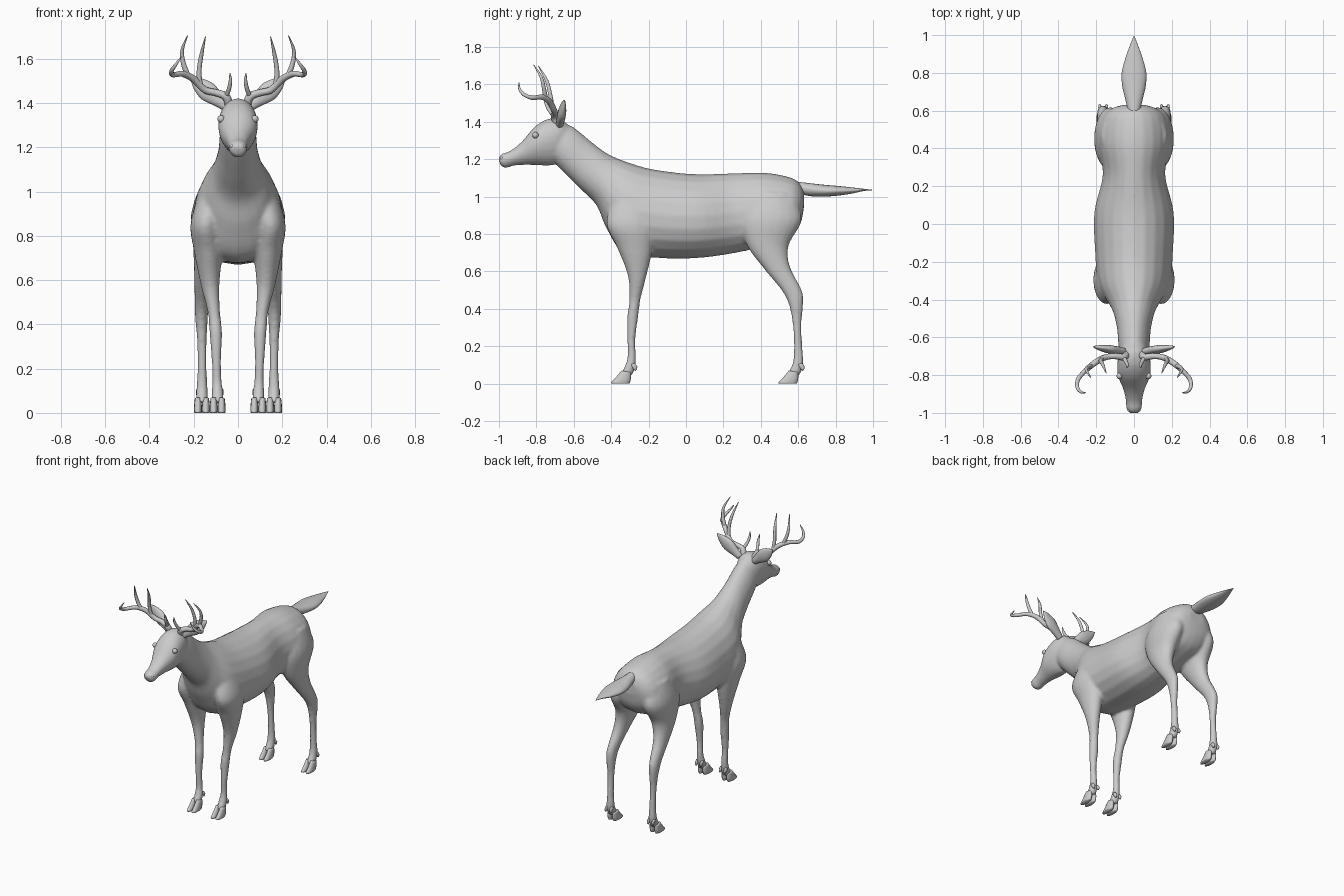
import bpy, bmesh, math
from mathutils import Vector as V

grey = bpy.data.materials.new("grey coat")
grey.diffuse_color = (0.6, 0.6, 0.6, 1)


def loft(bm, rings, sides=20, steps=5):
    """Skin a smooth tube through rings of (centre, u, v, egg)."""
    def spline(a, b, c, d, t):
        return 0.5 * (2 * b + (c - a) * t + (2 * a - 5 * b + 4 * c - d) * t * t
                      + (3 * b - a - 3 * c + d) * t ** 3)
    fine, n = [], len(rings)
    for i in range(n - 1):
        q = [rings[max(0, min(n - 1, i + k))] for k in (-1, 0, 1, 2)]
        for s in range(steps):
            fine.append([spline(*[r[k] for r in q], s / steps) for k in range(4)])
    fine.append(rings[-1])
    loops = []
    for c, u, v, egg in fine:
        loop = []
        for j in range(sides):
            a = 2 * math.pi * j / sides
            loop.append(bm.verts.new(c + u * math.cos(a) * (1 - egg * math.sin(a)) + v * math.sin(a)))
        loops.append(loop)
    faces = [bm.faces.new(loops[0]), bm.faces.new(loops[-1][::-1])]
    for p, q in zip(loops, loops[1:]):
        for j in range(sides):
            k = (j + 1) % sides
            faces.append(bm.faces.new((p[j], q[j], q[k], p[k])))
    bmesh.ops.recalc_face_normals(bm, faces=faces)


def profile(rows, egg=0.0, side=1):
    """Rings from side-on edge points: y1, z1, y2, z2, half width, x."""
    out = []
    for y1, z1, y2, z2, w, *x in rows:
        a, b = V((0, y1, z1)), V((0, y2, z2))
        c = (a + b) / 2 + V((side * x[0] if x else 0, 0, 0))
        out.append((c, V((w, 0, 0)), (a - b) / 2, egg))
    return out


def finish(bm, name, mirror=False):
    me = bpy.data.meshes.new(name)
    bm.to_mesh(me)
    bm.free()
    for p in me.polygons:
        p.use_smooth = True
    me.materials.append(grey)
    ob = bpy.data.objects.new(name, me)
    bpy.context.collection.objects.link(ob)
    if mirror:
        ob.modifiers.new("mirror", 'MIRROR')
    return ob


# Torso and neck, rump to nape
torso = [(.63, 1.03, .63, .94, .06), (.605, 1.075, .61, .85, .125), (.55, 1.105, .55, .78, .175),
         (.42, 1.128, .42, .735, .19), (.25, 1.125, .27, .70, .165), (.05, 1.12, .07, .672, .21),
         (-.17, 1.145, -.15, .672, .205), (-.30, 1.18, -.33, .695, .19), (-.39, 1.215, -.425, .83, .14),
         (-.45, 1.25, -.48, .955, .11), (-.52, 1.305, -.575, 1.05, .09),
         (-.60, 1.37, -.66, 1.135, .083), (-.67, 1.40, -.71, 1.19, .075)]
# Head, nape to nose
head = [(-.63, 1.38, -.67, 1.24, .06), (-.67, 1.418, -.70, 1.175, .08), (-.74, 1.415, -.74, 1.165, .088),
        (-.81, 1.372, -.80, 1.168, .085), (-.88, 1.292, -.86, 1.17, .058), (-.94, 1.245, -.92, 1.165, .044),
        (-.985, 1.228, -.965, 1.152, .041), (-1.005, 1.205, -.99, 1.165, .028)]
# Legs, top to fetlock
hind_leg = [(.36, 1.02, .57, 1.02, .07, .10), (.29, .88, .62, .88, .085, .125), (.325, .74, .55, .74, .065, .137),
            (.42, .61, .555, .63, .045, .153), (.51, .50, .615, .51, .033, .163),
            (.55, .42, .628, .45, .029, .165), (.57, .32, .618, .32, .022, .163),
            (.577, .2, .622, .2, .021, .162), (.57, .11, .628, .10, .026, .163), (.54, .05, .605, .04, .027, .163)]
front_leg = [(-.40, .98, -.2, .98, .07, .11), (-.425, .85, -.17, .85, .07, .145), (-.37, .73, -.18, .71, .062, .135),
             (-.312, .58, -.215, .56, .041, .125), (-.303, .45, -.243, .45, .028, .108),
             (-.314, .36, -.255, .36, .029, .10), (-.314, .24, -.27, .24, .022, .098),
             (-.312, .15, -.268, .14, .022, .095), (-.325, .10, -.272, .085, .027, .093),
             (-.35, .05, -.29, .04, .027, .092)]
bm = bmesh.new()
loft(bm, profile(torso, .12))
loft(bm, profile(head, -.12))
for s in (1, -1):
    loft(bm, profile(hind_leg, side=s))
    loft(bm, profile(front_leg, side=s))
# Fuse everything into one smooth skin
body = finish(bm, "body")
fuse = body.modifiers.new("fuse", 'REMESH')
fuse.mode, fuse.voxel_size, fuse.use_smooth_shade = 'VOXEL', 0.01, True
blend = body.modifiers.new("blend", 'SMOOTH')
blend.factor, blend.iterations = 0.5, 6

# Cloven hooves and dewclaws
for name, x, y in (("front_hooves", .092, -.40), ("hind_hooves", .163, .495)):
    bm = bmesh.new()
    for s in (-1, 1):
        cx = x + s * .018
        loft(bm, profile([(y + .055, .07, y + .105, .06, .014, cx), (y + .022, .03, y + .105, .025, .018, cx),
                          (y, .008, y + .10, .006, .018, cx), (y + .003, 0, y + .095, 0, .016, cx)]), 12, 3)
        loft(bm, profile([(y + .10, .10, y + .125, .11, .008, cx), (y + .12, .075, y + .14, .09, .008, cx),
                          (y + .13, .068, y + .135, .073, .003, cx)]), 8, 2)
    finish(bm, name, True)

# Tail, a flat leaf shape
bm = bmesh.new()
loft(bm, profile([(.59, 1.08, .59, 1.02, .03), (.65, 1.073, .66, 1.003, .045), (.73, 1.064, .73, 1.0, .062),
                  (.80, 1.058, .80, 1.004, .065), (.88, 1.05, .88, 1.015, .045),
                  (.95, 1.042, .95, 1.03, .02), (.995, 1.037, .995, 1.034, .002)]))
finish(bm, "tail")

# Ears, flattened leaves pointing up and outward
bm = bmesh.new()
base, tip = V((.055, -.675, 1.385)), V((.215, -.65, 1.515))
across = V((-.63, 0, .77))
loft(bm, [(base.lerp(tip, t), across * w, V((0, d, 0)), 0) for t, w, d in
          ((0, .022, .02), (.2, .03, .022), (.5, .044, .022), (.75, .033, .015), (.92, .014, .008), (1, .002, .002))], 16)
finish(bm, "ears", True)


# Antlers: main beam with tines, points are x, y, z, radius
branches = [
    [(.04, -.69, 1.39, .02), (.055, -.705, 1.43, .019), (.10, -.70, 1.447, .016), (.15, -.705, 1.46, .016),
     (.20, -.73, 1.508, .016), (.25, -.77, 1.532, .014), (.295, -.82, 1.528, .012),
     (.30, -.865, 1.545, .01), (.28, -.89, 1.575, .007), (.255, -.893, 1.61, .002)],
    [(.055, -.705, 1.43, .012), (.042, -.73, 1.46, .01), (.034, -.75, 1.50, .008), (.037, -.76, 1.535, .002)],
    [(.17, -.715, 1.475, .013), (.176, -.725, 1.54, .011), (.165, -.745, 1.62, .009), (.147, -.79, 1.70, .002)],
    [(.225, -.75, 1.52, .013), (.247, -.76, 1.58, .011), (.252, -.775, 1.64, .008), (.228, -.815, 1.705, .002)]]
bm = bmesh.new()
for pts in branches:
    rings = []
    for i, p in enumerate(pts):
        a, b = pts[max(i - 1, 0)], pts[min(i + 1, len(pts) - 1)]
        along = (V(b[:3]) - V(a[:3])).normalized()
        u = along.cross(V((-.5, .8, .25))).normalized()
        rings.append((V(p[:3]), u * p[3], along.cross(u) * p[3], 0))
    loft(bm, rings, 10, 4)
finish(bm, "antlers", True)

# Eyes and nostrils
bm = bmesh.new()
for pos, r in (((.076, -.805, 1.328), .017), ((.026, -.985, 1.205), .009)):
    made = bmesh.ops.create_uvsphere(bm, u_segments=12, v_segments=8, radius=r)["verts"]
    bmesh.ops.translate(bm, verts=made, vec=V(pos))
finish(bm, "eyes_and_nostrils", True)
